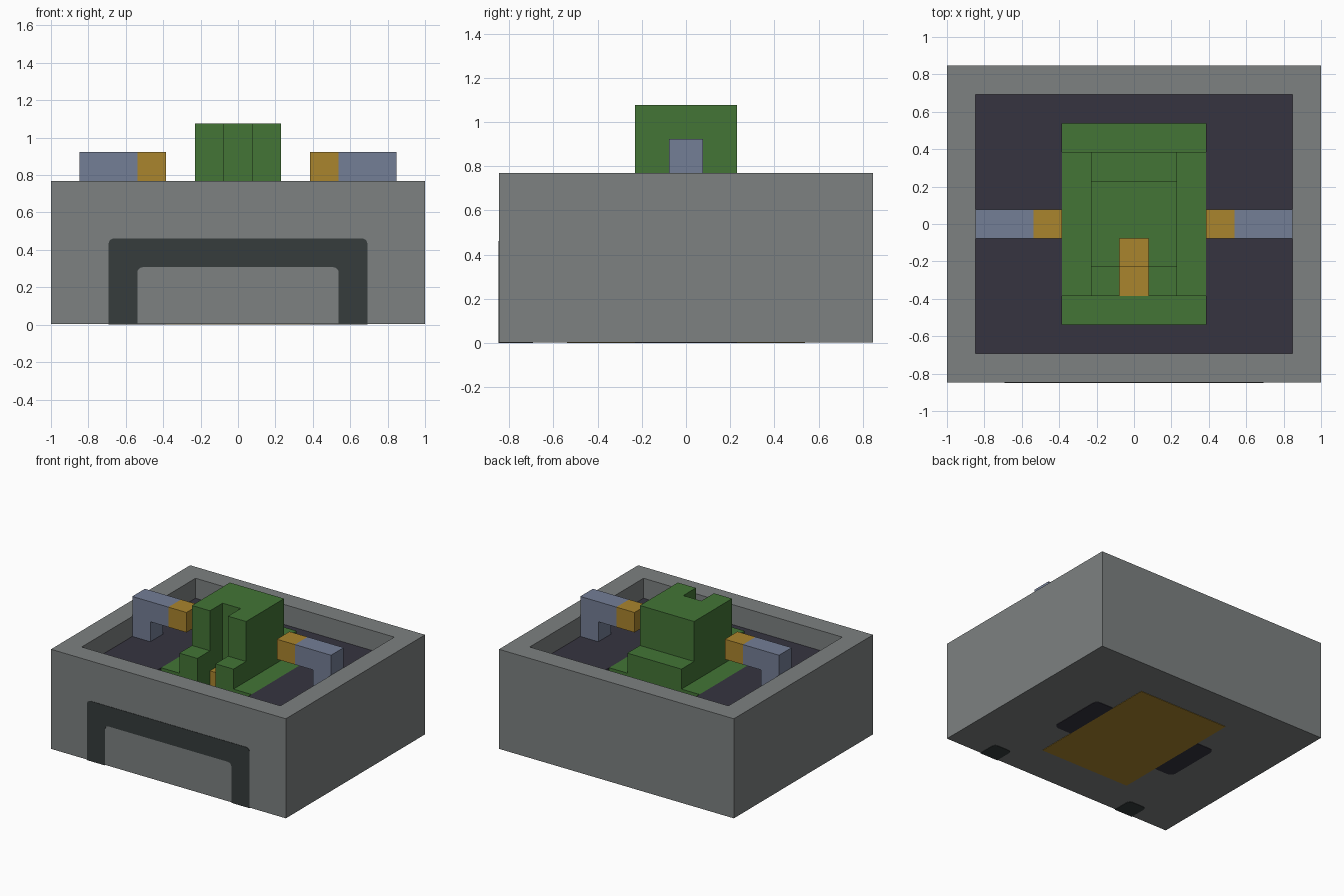
import bpy, bmesh

if "Cube" in bpy.data.objects:
    bpy.data.objects.remove(bpy.data.objects["Cube"])

U = 1 / 13  # the model sits on a regular grid of this size


def material(name, hex_code):
    def lin(c):
        return c / 12.92 if c <= 0.04045 else ((c + 0.055) / 1.055) ** 2.4
    m = bpy.data.materials.new(name)
    m.diffuse_color = [lin(int(hex_code[i:i + 2], 16) / 255) for i in (0, 2, 4)] + [1]
    m.use_nodes = True
    m.node_tree.nodes["Principled BSDF"].inputs["Base Color"].default_value = m.diffuse_color
    return m


GREY = material("casing grey", "7D8181")
DARK = material("floor dark violet", "363440")
HANDLE = material("handle charcoal", "363C3C")
GREEN = material("body green", "437536")
GOLD = material("contact gold", "AA852D")
BLUE = material("bracket steel blue", "747E96")


def finish(bm, name, *mats):
    bmesh.ops.recalc_face_normals(bm, faces=bm.faces)
    me = bpy.data.meshes.new(name)
    bm.to_mesh(me)
    bm.free()
    for m in mats:
        me.materials.append(m)
    ob = bpy.data.objects.new(name, me)
    bpy.context.collection.objects.link(ob)
    return ob


def prism(points, axis, lo, hi):
    """Extrude a 2D outline along axis 0/1/2 from lo to hi."""
    bm = bmesh.new()

    def place(p, d):
        co = list(p)
        co.insert(axis, d)
        return co
    face = bm.faces.new([bm.verts.new(place(p, lo)) for p in points])
    res = bmesh.ops.extrude_face_region(bm, geom=[face])
    for v in res["geom"]:
        if isinstance(v, bmesh.types.BMVert):
            v.co[axis] = hi
    return bm


def box(name, mat, x, y, z):
    x, y = sorted(x), sorted(y)
    pts = [(x[0], y[0]), (x[1], y[0]), (x[1], y[1]), (x[0], y[1])]
    return finish(prism(pts, 2, *z), name, mat)


# Casing: rectangular rings lofted into a tray with an open shaft in its floor
rings = [(13, 11, 0.04), (13, 11, 10), (11, 9, 10), (11, 9, 8), (5, 7, 8), (5, 7, 0.04)]
bm = bmesh.new()
loops = [[bm.verts.new((sx * a * U, sy * b * U, z * U))
          for sx, sy in ((-1, -1), (1, -1), (1, 1), (-1, 1))] for a, b, z in rings]
for k in range(len(rings)):
    r, s = loops[k], loops[(k + 1) % len(rings)]
    for i in range(4):
        j = (i + 1) % 4
        f = bm.faces.new((r[i], r[j], s[j], s[i]))
        f.material_index = 1 if k in (3, 4) else 0  # tray floor and shaft
finish(bm, "casing", GREY, DARK)

# Front handle: rounded arch set into the front wall
outline = [(-9, 0), (-9, 6), (9, 6), (9, 0), (7, 0), (7, 4), (-7, 4), (-7, 0)]
front, back = -11 * U - 0.003, -9 * U
bm = prism([(x * U, z * U) for x, z in outline], 1, front, back)
edges = []
for e in bm.edges:
    a, b = e.verts[0].co, e.verts[1].co
    runs_deep = abs(a.y - b.y) > 0.01 and a.z > 0.1
    at_back = min(a.y, b.y) > back - 0.001 and max(a.z, b.z) > 0.1
    if runs_deep or at_back:
        edges.append(e)
bmesh.ops.bevel(bm, geom=edges, offset=0.03, segments=4, profile=0.5, affect='EDGES')
finish(bm, "front_handle", HANDLE)

# Gold base of the centre body, seen from below
box("gold_base", GOLD, (-5 * U, 5 * U), (-7 * U, 7 * U), (0, 4 * U))

# Green centre body: foot, wide slab, and stepped tower with a front slot
box("body_foot", GREEN, (-5 * U, 5 * U), (-7 * U, 7 * U), (4 * U, 6 * U))
rear = [(3, 14), (3, 10), (5, 10), (5, 6)]
cheek = [(-5, 6), (-5, 10), (-3, 10), (-3, 14)] + rear
core = [(-1, 6), (-1, 14)] + rear
finish(prism([(y * U, z * U) for y, z in core], 0, -U, U), "tower_core", GREEN)

# Gold contact in the slot, in two steps
box("slot_contact_low", GOLD, (-U, U), (-5 * U, -3 * U), (6 * U, 6 * U + 0.006))
box("slot_contact_high", GOLD, (-U, U), (-3 * U, -U), (6 * U, 8 * U))

for side, s in (("left", -1), ("right", 1)):
    lo, hi = sorted((s * U, s * 3 * U))
    finish(prism([(y * U, z * U) for y, z in cheek], 0, lo, hi), side + "_tower_cheek", GREEN)
    box(side + "_body_slab", GREEN, (s * 3 * U, s * 5 * U), (-5 * U, 5 * U), (6 * U, 8 * U))

    # Bracket arm: bent blue bar with a gold tip touching the body
    arm = [(11, 8), (11, 12), (7, 12), (7, 10), (9, 10), (9, 8)]
    finish(prism([(s * x * U, z * U) for x, z in arm], 1, -U, U), side + "_bracket", BLUE)
    box(side + "_bracket_tip", GOLD, (s * 5 * U, s * 7 * U), (-U, U), (10 * U, 12 * U))

    # Rounded dark plate beside the gold base on the underside
    pts = [(s * x * U, y * U) for x, y in ((5, -3), (7, -3), (7, 3), (5, 3))]
    bm = prism(pts, 2, 0, 0.006)
    corners = [e for e in bm.edges
               if abs(e.verts[0].co.z - e.verts[1].co.z) > 0.001 and abs(e.verts[0].co.x) > 6 * U]
    bmesh.ops.bevel(bm, geom=corners, offset=0.04, segments=4, profile=0.5, affect='EDGES')
    finish(bm, side + "_underside_plate", DARK)
